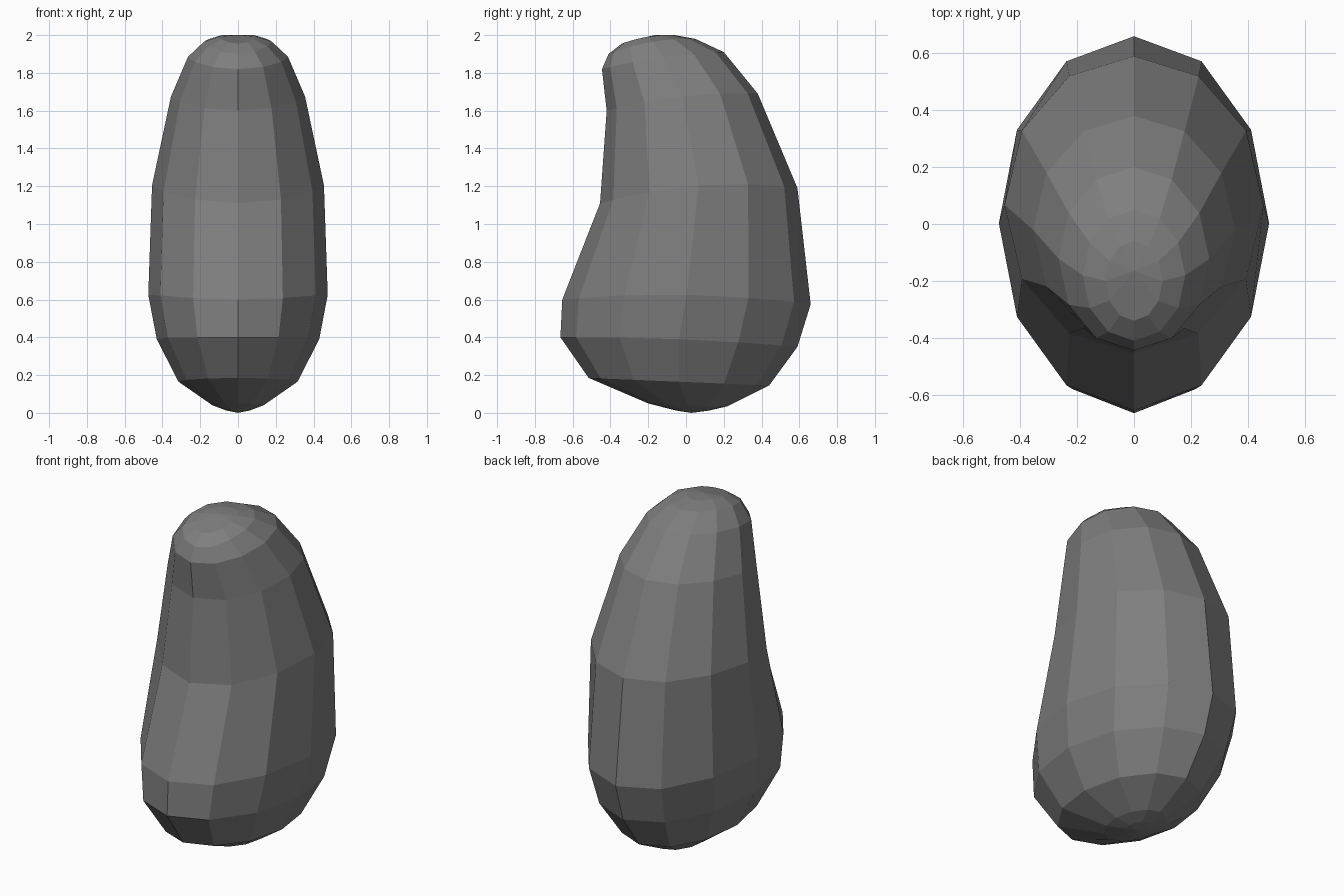
import bpy, bmesh, math

cube = bpy.data.objects.get("Cube")
if cube:
    bpy.data.objects.remove(cube, do_unlink=True)

SIDES = 12

# Dull grey stone
grey = bpy.data.materials.new("stone_grey")
grey.use_nodes = True
colour = (0.21, 0.21, 0.21, 1)
grey.diffuse_color = colour
grey.node_tree.nodes["Principled BSDF"].inputs["Base Color"].default_value = colour

# Tilted oval rings: front y, front z, back y, back z, half width, side z
RINGS = [
    (-0.05, 0.012, 0.12, 0.012, 0.06, 0.012),
    (-0.20, 0.05, 0.22, 0.035, 0.135, 0.04),
    (-0.515, 0.185, 0.44, 0.145, 0.315, 0.165),
    (-0.665, 0.40, 0.59, 0.35, 0.43, 0.39),
    (-0.655, 0.60, 0.66, 0.575, 0.475, 0.625),
    (-0.455, 1.11, 0.59, 1.19, 0.455, 1.205),
    (-0.42, 1.60, 0.38, 1.69, 0.355, 1.675),
    (-0.445, 1.82, 0.20, 1.91, 0.265, 1.885),
    (-0.41, 1.90, 0.05, 1.98, 0.18, 1.965),
    (-0.34, 1.955, -0.06, 2.0, 0.10, 1.992),
]


def add_ring(bm, front_y, front_z, back_y, back_z, half_width, side_z):
    ring = []
    for i in range(SIDES):
        angle = math.tau * i / SIDES
        t = math.sin(angle)          # -1 at the front, 1 at the back
        x = half_width * math.cos(angle)
        y = (front_y + back_y) / 2 + t * (back_y - front_y) / 2
        bow = (front_z + back_z) / 2 - side_z
        z = side_z + t * (back_z - front_z) / 2 + bow * t * t
        ring.append(bm.verts.new((x, y, z)))
    return ring


# Boulder body: rings joined by quads and closed with a fan at each end
bm = bmesh.new()
rings = [add_ring(bm, *r) for r in RINGS]
bottom = bm.verts.new((0, 0.03, 0))
top = bm.verts.new((0, -0.165, 2.0))
for i in range(SIDES):
    j = (i + 1) % SIDES
    for low, high in zip(rings, rings[1:]):
        bm.faces.new((low[i], low[j], high[j], high[i]))
    bm.faces.new((bottom, rings[0][j], rings[0][i]))
    bm.faces.new((top, rings[-1][i], rings[-1][j]))
bmesh.ops.recalc_face_normals(bm, faces=bm.faces)

mesh = bpy.data.meshes.new("boulder")
bm.to_mesh(mesh)
bm.free()
mesh.materials.append(grey)
boulder = bpy.data.objects.new("boulder", mesh)
bpy.context.collection.objects.link(boulder)
